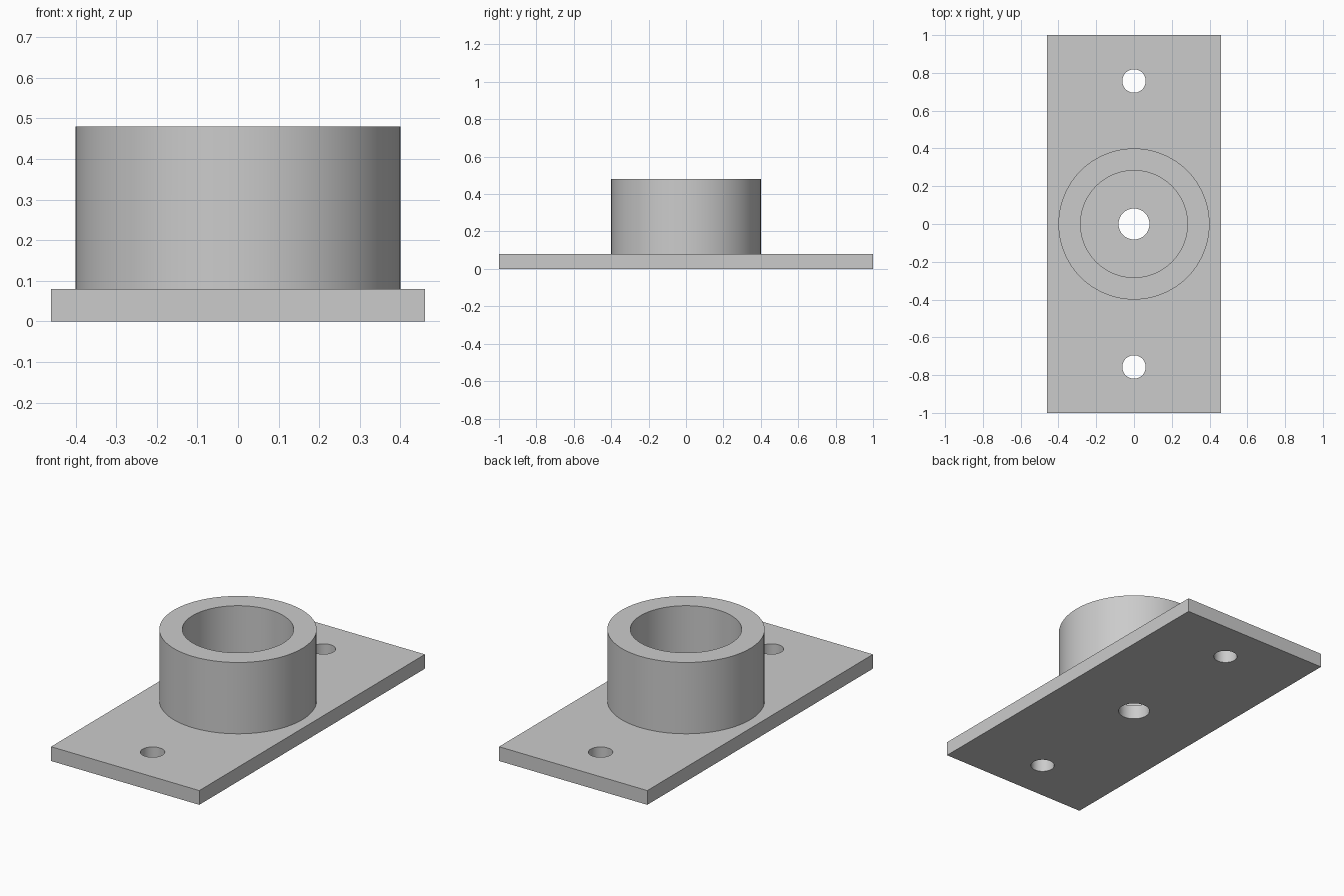
import bpy
import math

if "Cube" in bpy.data.objects:
    bpy.data.objects.remove(bpy.data.objects["Cube"], do_unlink=True)

PLATE_X, PLATE_Y, PLATE_Z = 0.92, 2.0, 0.08
TOP = 0.48

# One plain grey for the whole part
grey = bpy.data.materials.new("plain_grey")
grey.use_nodes = True
colour = (0.6, 0.6, 0.6, 1)
grey.diffuse_color = colour
grey.node_tree.nodes["Principled BSDF"].inputs["Base Color"].default_value = colour


def cylinder(name, radius, z0, z1, y=0, sides=96):
    bpy.ops.mesh.primitive_cylinder_add(vertices=sides, radius=radius, depth=z1 - z0,
                                        location=(0, y, (z0 + z1) / 2))
    obj = bpy.context.object
    obj.name = name
    obj.data.materials.append(grey)
    return obj


def combine(target, tool, operation):
    """Apply a boolean to the target and discard the tool."""
    mod = target.modifiers.new(operation.lower(), 'BOOLEAN')
    mod.operation, mod.solver, mod.object = operation, 'EXACT', tool
    bpy.context.view_layer.objects.active = target
    bpy.ops.object.modifier_apply(modifier=mod.name)
    bpy.data.objects.remove(tool, do_unlink=True)


# Base plate
bpy.ops.mesh.primitive_cube_add(size=1, location=(0, 0, PLATE_Z / 2))
flange = bpy.context.object
flange.name = "flanged_socket"
flange.scale = (PLATE_X, PLATE_Y, PLATE_Z)
bpy.ops.object.transform_apply(location=True, scale=True)
flange.data.materials.append(grey)

# Round collar with its wide bore down to the plate
combine(flange, cylinder("collar", 0.4, PLATE_Z / 2, TOP), 'UNION')
combine(flange, cylinder("bore", 0.283, PLATE_Z, TOP + 0.1), 'DIFFERENCE')

# Centre hole and the two screw holes
for y, radius in ((0, 0.082), (0.757, 0.062), (-0.757, 0.062)):
    combine(flange, cylinder("hole", radius, -0.1, PLATE_Z + 0.1, y, 64), 'DIFFERENCE')

# Smooth round walls, sharp rims
bpy.ops.object.select_all(action='DESELECT')
flange.select_set(True)
bpy.context.view_layer.objects.active = flange
bpy.ops.object.shade_smooth_by_angle(angle=math.radians(30))
